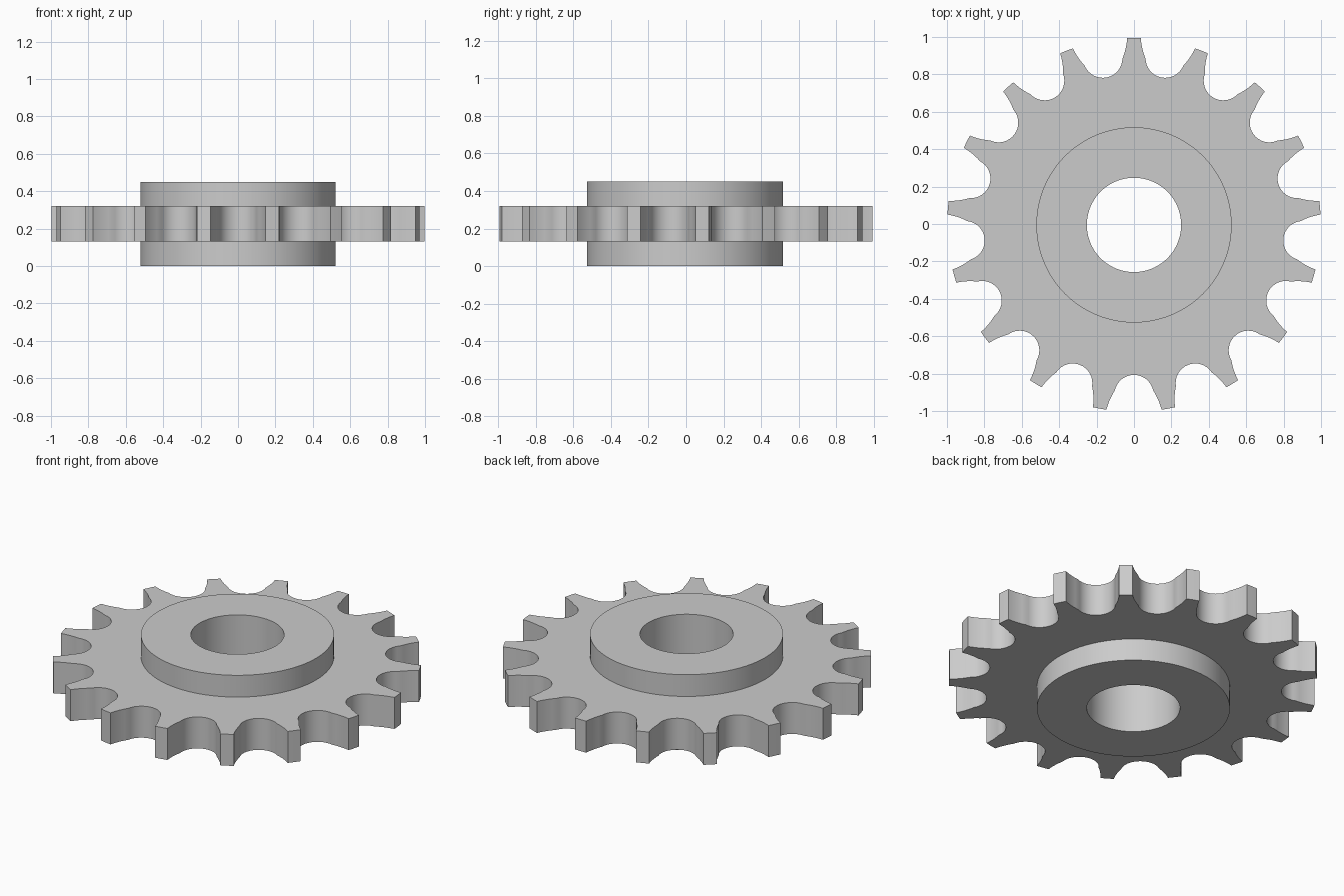
import bpy, bmesh, math
from mathutils import Vector, Matrix

TEETH = 17
TIP_R, SEAT_PITCH_R, SEAT_R = 0.999, 0.907, 0.105
HUB_R, BORE_R = 0.522, 0.252
HEIGHT, DISC_LOW, DISC_TOP = 0.45, 0.132, 0.32
SEAT_HALF = math.radians(78)
TIP_HALF = math.radians(2.1)
FLANK_BULGE = 0.0045
SHIFT_Y = -0.005

cube = bpy.data.objects.get("Cube")
if cube:
    bpy.data.objects.remove(cube, do_unlink=True)

steel = bpy.data.materials.new("grey steel")
steel.use_nodes = True
colour = (0.6, 0.6, 0.6, 1)
steel.diffuse_color = colour
steel.node_tree.nodes["Principled BSDF"].inputs["Base Color"].default_value = colour


def pitch_profile():
    """One gap between teeth, opening along +x, ordered by angle."""
    half_pitch = math.pi / TEETH
    seat = []
    steps = 16
    for i in range(steps + 1):
        a = SEAT_HALF * (2 * i / steps - 1)
        seat.append(Vector((SEAT_PITCH_R - SEAT_R * math.cos(a), SEAT_R * math.sin(a))))
    # Gently convex flank from the seat to the tooth tip
    start = seat[-1]
    corner_angle = half_pitch - TIP_HALF
    end = Vector((math.cos(corner_angle), math.sin(corner_angle))) * TIP_R
    chord = end - start
    side = Vector((-chord.y, chord.x)).normalized()
    if side.x < 0:
        side = -side
    flank = []
    for i in range(1, 6):
        t = i / 5
        flank.append(start + chord * t - side * FLANK_BULGE * 4 * t * (1 - t))
    mirrored = [Vector((p.x, -p.y)) for p in reversed(flank)]
    tip_middle = Vector((math.cos(half_pitch), math.sin(half_pitch))) * TIP_R
    return mirrored + seat + flank + [tip_middle]


# Toothed outline, with a gap at the front and a tooth at the back
outline = []
for k in range(TEETH):
    turn = Matrix.Rotation(2 * math.pi * k / TEETH - math.pi / 2, 2)
    outline += [turn @ p for p in pitch_profile()]


def circle(radius):
    return [p.normalized() * radius for p in outline]


# Closed section of bore, hub and toothed disc, joined ring by ring
hub, bore = circle(HUB_R), circle(BORE_R)
section = [(bore, 0), (hub, 0), (hub, DISC_LOW), (outline, DISC_LOW),
           (outline, DISC_TOP), (hub, DISC_TOP), (hub, HEIGHT), (bore, HEIGHT)]

bm = bmesh.new()
rings = [[bm.verts.new((p.x, p.y + SHIFT_Y, z)) for p in pts] for pts, z in section]
count = len(outline)
for r, ring in enumerate(rings):
    upper = rings[(r + 1) % len(rings)]
    for i in range(count):
        j = (i + 1) % count
        bm.faces.new((ring[i], ring[j], upper[j], upper[i]))
bmesh.ops.recalc_face_normals(bm, faces=bm.faces)

mesh = bpy.data.meshes.new("sprocket_wheel")
bm.to_mesh(mesh)
bm.free()
mesh.materials.append(steel)
wheel = bpy.data.objects.new("sprocket_wheel", mesh)
bpy.context.collection.objects.link(wheel)

bpy.ops.object.select_all(action='DESELECT')
wheel.select_set(True)
bpy.context.view_layer.objects.active = wheel
bpy.ops.object.shade_smooth_by_angle(angle=math.radians(30))
